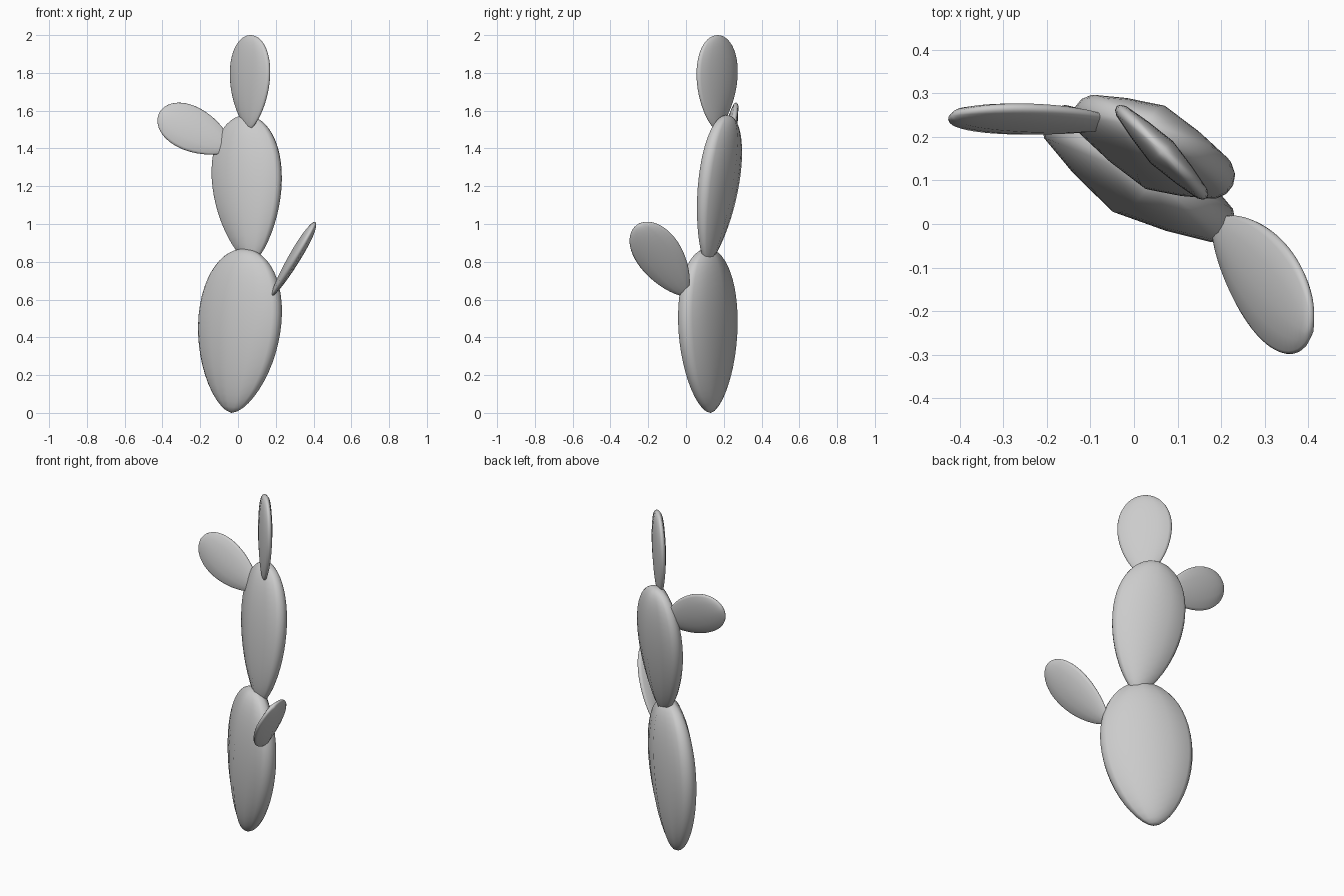
import bpy, bmesh, math
from mathutils import Vector

if "Cube" in bpy.data.objects:
    bpy.data.objects.remove(bpy.data.objects["Cube"])

# Quarter cross-section of a pad: (across width, through thickness), 1 = full half-size
QUARTER = [(1, 0), (0.975, 0.24), (0.9, 0.43), (0.5, 0.74)]
UPPER = QUARTER + [(0, 1)] + [(-x, y) for x, y in reversed(QUARTER)]
RING = UPPER + [(x, -y) for x, y in reversed(UPPER[1:-1])]
ROWS = 24


def pad(name, base, tip, across, half_width, half_thick, widest=0.6):
    """Flattened egg-shaped pad running from base to tip."""
    base, tip = Vector(base), Vector(tip)
    axis = (tip - base).normalized()
    w = Vector(across)
    w = (w - axis * w.dot(axis)).normalized()
    n = axis.cross(w)
    k = math.log(0.5) / math.log(widest)

    bm = bmesh.new()
    rings = []
    for i in range(1, ROWS):
        q = 0.5 - 0.5 * math.cos(math.pi * i / ROWS)
        t = q ** (1 / k)
        s = 2 * math.sqrt(q * (1 - q))
        centre = base.lerp(tip, t)
        rings.append([bm.verts.new(centre + w * (x * half_width * s)
                                   + n * (y * half_thick * s ** 0.75))
                      for x, y in RING])
    m = len(RING)
    for a, b in zip(rings, rings[1:]):
        for j in range(m):
            bm.faces.new((a[j], a[(j + 1) % m], b[(j + 1) % m], b[j]))
    for ring, end in ((rings[0], base), (rings[-1], tip)):
        v = bm.verts.new(end)
        for j in range(m):
            bm.faces.new((ring[j], ring[(j + 1) % m], v))
    bmesh.ops.recalc_face_normals(bm, faces=bm.faces)
    for f in bm.faces:
        f.smooth = True
    mesh = bpy.data.meshes.new(name)
    bm.to_mesh(mesh)
    bm.free()
    obj = bpy.data.objects.new(name, mesh)
    bpy.context.collection.objects.link(obj)
    return obj


# Stacked trunk pads
pad("base_pad", (-0.035, 0.13, 0.0), (0.045, 0.105, 0.868),
    (0.85, -0.53, 0), 0.25, 0.105, 0.57)
pad("middle_pad", (0.07, 0.11, 0.79), (0.03, 0.225, 1.575),
    (0.9, -0.42, 0), 0.2, 0.085)
pad("top_pad", (0.06, 0.16, 1.5), (0.066, 0.168, 2.0),
    (0.7, -0.715, 0), 0.148, 0.036)

# Side pads
pad("right_side_pad", (0.18, 0.0, 0.62), (0.405, -0.25, 1.0),
    (0.224, 0.838, 0.465), 0.124, 0.032)
pad("left_side_pad", (-0.03, 0.228, 1.395), (-0.417, 0.25, 1.588),
    (0.4, 0.2, 0.88), 0.12, 0.03)
